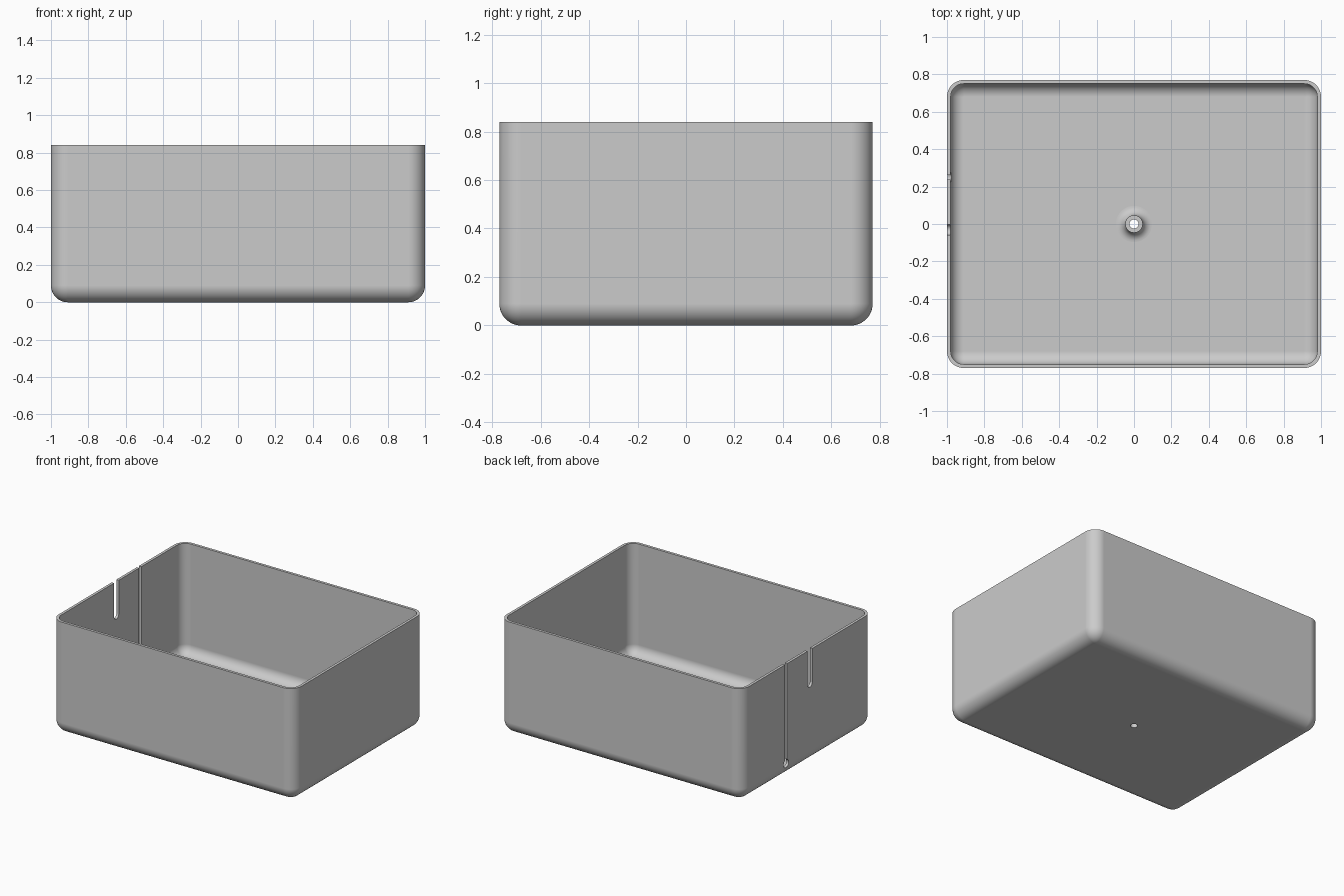
import bpy, bmesh
from math import sin, cos, pi, acos

cube = bpy.data.objects.get("Cube")
if cube:
    bpy.data.objects.remove(cube, do_unlink=True)

LENGTH, DEPTH, HEIGHT = 2.0, 1.54, 0.84
RADIUS, WALL = 0.09, 0.02
STEPS = 12

grey = bpy.data.materials.new("plain grey")
grey.use_nodes = True
colour = (0.6, 0.6, 0.6, 1)
grey.diffuse_color = colour
grey.node_tree.nodes["Principled BSDF"].inputs["Base Color"].default_value = colour


def make_object(name, bm):
    bmesh.ops.recalc_face_normals(bm, faces=bm.faces)
    mesh = bpy.data.meshes.new(name)
    bm.to_mesh(mesh)
    bm.free()
    mesh.materials.append(grey)
    obj = bpy.data.objects.new(name, mesh)
    bpy.context.collection.objects.link(obj)
    return obj


def bridge(bm, lower, upper):
    n = len(lower)
    for i in range(n):
        j = (i + 1) % n
        bm.faces.new((lower[i], lower[j], upper[j], upper[i]))


def rounded_ring(bm, r, z):
    """Rounded rectangle whose corners share fixed centres."""
    cx, cy = LENGTH / 2 - RADIUS, DEPTH / 2 - RADIUS
    ring = []
    for k, (sx, sy) in enumerate(((1, 1), (-1, 1), (-1, -1), (1, -1))):
        for i in range(STEPS + 1):
            a = (k + i / STEPS) * pi / 2
            ring.append(bm.verts.new((sx * cx + r * cos(a), sy * cy + r * sin(a), z)))
    return ring


def make_tray():
    arc = [i / STEPS * pi / 2 for i in range(STEPS + 1)]
    inner = RADIUS - WALL
    profile = [(RADIUS * sin(t), RADIUS - RADIUS * cos(t)) for t in arc]
    profile += [(RADIUS, HEIGHT), (inner, HEIGHT)]
    profile += [(inner * sin(t), RADIUS - inner * cos(t)) for t in reversed(arc)]
    bm = bmesh.new()
    rings = [rounded_ring(bm, r, z) for r, z in profile]
    for a, b in zip(rings, rings[1:]):
        bridge(bm, a, b)
    bmesh.ops.remove_doubles(bm, verts=bm.verts, dist=1e-5)
    bmesh.ops.holes_fill(bm, edges=[e for e in bm.edges if e.is_boundary], sides=0)
    return make_object("open_box", bm)


def make_lathe(name, profile, sides=40):
    bm = bmesh.new()
    rings = [[bm.verts.new((r * cos(2 * pi * i / sides), r * sin(2 * pi * i / sides), z))
              for i in range(sides)] for r, z in profile]
    for a, b in zip(rings, rings[1:]):
        bridge(bm, a, b)
    bm.faces.new(rings[0])
    bm.faces.new(rings[-1])
    return make_object(name, bm)


def make_slot(name, y, z, half, radius):
    """Open-topped slot ending in a round hole, cut along x."""
    start = acos(half / radius)
    outline = [(y - half, 1), (y + half, 1)]
    for i in range(25):
        a = start - (pi + 2 * start) * i / 24
        outline.append((y + radius * cos(a), z + radius * sin(a)))
    bm = bmesh.new()
    ends = [[bm.verts.new((x, py, pz)) for py, pz in outline] for x in (-1.1, -0.9)]
    bridge(bm, *ends)
    for end in ends:
        bm.faces.new(end)
    return make_object(name, bm)


def combine(target, tool, operation):
    mod = target.modifiers.new(tool.name, 'BOOLEAN')
    mod.object, mod.operation, mod.solver = tool, operation, 'EXACT'
    bpy.context.view_layer.objects.active = target
    bpy.ops.object.modifier_apply(modifier=mod.name)
    bpy.data.objects.remove(tool, do_unlink=True)


tray = make_tray()

# Raised boss with a curved foot, in the middle of the floor
BOSS, FOOT, TOP = 0.047, 0.05, 0.12
foot = [(BOSS + FOOT * (1 - sin(t)), WALL + FOOT * (1 - cos(t)))
        for t in (i / 8 * pi / 2 for i in range(1, 9))]
boss = make_lathe("boss", [(BOSS + FOOT, WALL / 2), (BOSS + FOOT, WALL + 0.0003)]
                  + foot + [(BOSS, TOP)])
combine(tray, boss, 'UNION')

# Hole through the boss and floor
combine(tray, make_lathe("boss_hole", [(0.024, -0.1), (0.024, 0.3)]), 'DIFFERENCE')

# Short wide slot and long keyhole slit in the right wall
combine(tray, make_slot("short_slot", -0.03, 0.59, 0.0275, 0.0275), 'DIFFERENCE')
combine(tray, make_slot("keyhole_slit", 0.25, 0.10, 0.0125, 0.03), 'DIFFERENCE')

# Smooth fillets with crisp rims
bpy.ops.object.select_all(action='DESELECT')
tray.select_set(True)
bpy.context.view_layer.objects.active = tray
bpy.ops.object.shade_smooth_by_angle(angle=pi / 6)
weighted = tray.modifiers.new("weighted_normals", 'WEIGHTED_NORMAL')
weighted.keep_sharp = True
